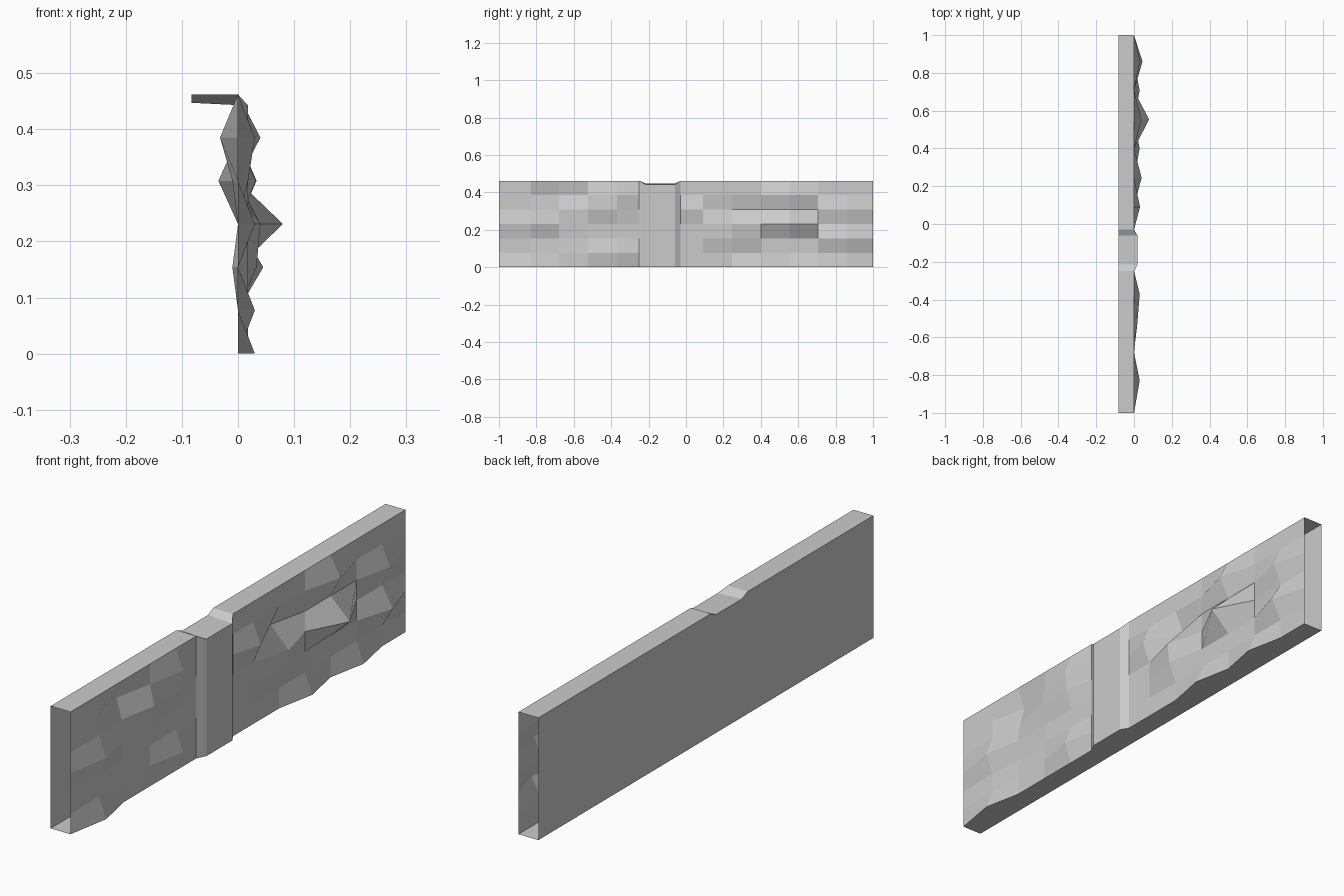
import bpy

if "Cube" in bpy.data.objects:
    bpy.data.objects.remove(bpy.data.objects["Cube"])

BACK = -0.083
H = 0.462
ROWS = 6
COLS = [-1, -0.83, -0.68, -0.525, -0.37, -0.25, -0.215, -0.06, -0.03,
        0.09, 0.245, 0.4, 0.553, 0.707, 0.86, 1]
PILLAR = (6, 7)   # columns of the smooth post between the two rock panels

# (column, row): bump depth in hundredths; everything else is flush
BUMPS = {(1, 0): 3, (1, 3): 3, (2, 2): -1, (2, 5): -3.2, (2, 4): -1,
         (3, 4): 1.8, (4, 1): 3, (4, 4): 1.8, (4, 5): 3,
         (9, 4): 3.2, (10, 2): 3.3, (10, 3): 4, (10, 4): -3.5,
         (11, 0): 3, (12, 3): 8, (12, 5): 4, (13, 0): 3,
         (14, 2): 4.5, (14, 4): 3.3}


def add_sheet(name, grid):
    """Quad sheet from a list of point rows."""
    n = len(grid[0])
    verts = [p for line in grid for p in line]
    faces = [(i * n + j, (i + 1) * n + j, (i + 1) * n + j + 1, i * n + j + 1)
             for i in range(len(grid) - 1) for j in range(n - 1)]
    mesh = bpy.data.meshes.new(name)
    mesh.from_pydata(verts, [], faces)
    ob = bpy.data.objects.new(name, mesh)
    bpy.context.collection.objects.link(ob)
    return ob


def front_point(c, r):
    z = H * r / ROWS
    x = BUMPS.get((c, r), 0) / 100
    if c in PILLAR:
        x = 0.018
        if r == ROWS:
            z = 0.442
    return (x, COLS[c], z)


def back_top(c):
    return (BACK, COLS[c], 0.447 if c in PILLAR else H)


cols = range(len(COLS))

# Rough rock face with the post
add_sheet("rock_face", [[front_point(c, r) for r in range(ROWS + 1)] for c in cols])

# Top cap, dipping at the post
add_sheet("top_cap", [[front_point(c, ROWS), back_top(c)] for c in cols])

# Plain back wall
add_sheet("back_wall", [[back_top(c), (BACK, COLS[c], 0)] for c in cols])

# Underside, following the wavy foot of the rock; the ends stay open
add_sheet("underside", [[(BACK, COLS[c], 0), front_point(c, 0)] for c in cols])
